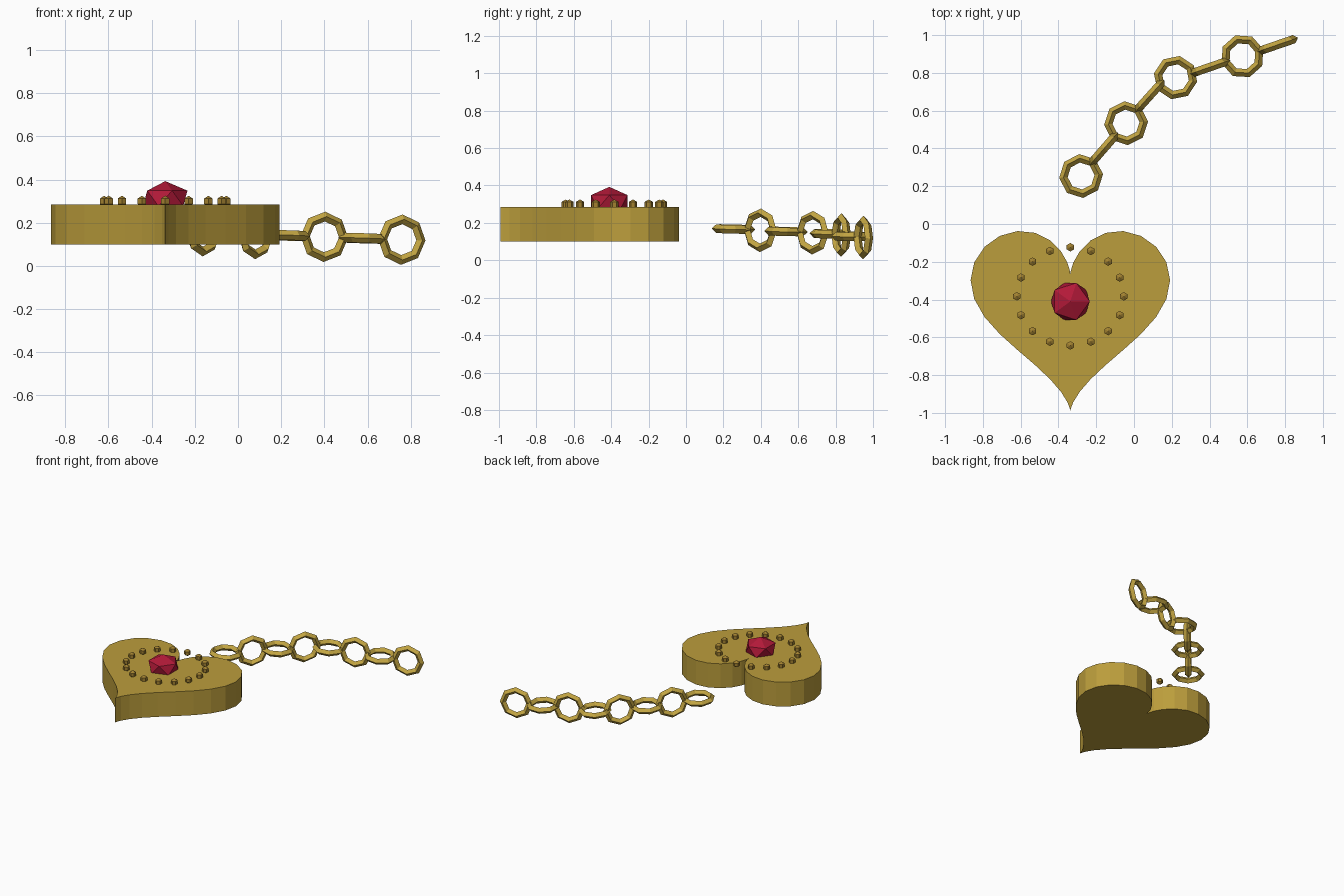
import bpy, bmesh, math
from mathutils import Vector, Matrix

if "Cube" in bpy.data.objects:
    bpy.data.objects.remove(bpy.data.objects["Cube"])


def material(name, rgb):
    m = bpy.data.materials.new(name)
    m.diffuse_color = (*rgb, 1)
    m.use_nodes = True
    m.node_tree.nodes["Principled BSDF"].inputs["Base Color"].default_value = m.diffuse_color
    return m


gold = material("gold", (0.50, 0.34, 0.045))
chain_gold = material("chain_gold", (0.55, 0.38, 0.055))
dark_gold = material("dark_gold", (0.36, 0.22, 0.03))
red = material("red", (0.45, 0.01, 0.04))


def finish(name, bm, mat):
    bmesh.ops.recalc_face_normals(bm, faces=bm.faces)
    me = bpy.data.meshes.new(name)
    bm.to_mesh(me)
    bm.free()
    me.materials.append(mat)
    ob = bpy.data.objects.new(name, me)
    bpy.context.collection.objects.link(ob)
    return ob


CX = -0.337

# Heart slab: classic heart curve, extruded upwards
bm = bmesh.new()
S, N = 0.033, 40
outline = []
for i in range(N):
    t = 2 * math.pi * i / N
    x = 16 * math.sin(t) ** 3
    y = 13 * math.cos(t) - 5 * math.cos(2 * t) - 2 * math.cos(3 * t) - math.cos(4 * t)
    outline.append(bm.verts.new((CX + S * x, -0.43 + S * y, 0.10)))
base = bm.faces.new(outline)
top = bmesh.ops.extrude_face_region(bm, geom=[base], use_keep_orig=True)["geom"]
bmesh.ops.translate(bm, vec=(0, 0, 0.184),
                    verts=[v for v in top if isinstance(v, bmesh.types.BMVert)])
finish("heart", bm, gold)

# Faceted gem, slightly flattened
bm = bmesh.new()
bmesh.ops.create_icosphere(bm, subdivisions=1, radius=0.115,
                           matrix=Matrix.Translation((CX, -0.41, 0.313)) @ Matrix.Diagonal((1, 1, 0.69, 1)))
finish("gem", bm, red)

# Ring of small beads round the gem
for i in range(16):
    a = 2 * math.pi * i / 16
    bm = bmesh.new()
    bmesh.ops.create_uvsphere(
        bm, u_segments=6, v_segments=3, radius=0.026,
        matrix=Matrix.Translation((CX + 0.283 * math.cos(a), -0.383 + 0.26 * math.sin(a), 0.299)))
    finish(f"bead_{i + 1}", bm, dark_gold)

# Chain: octagonal links, alternately flat and upright: x, y, heading
links = [(-0.28, 0.254, 50), (-0.161, 0.397, 49), (-0.042, 0.534, 49), (0.082, 0.677, 48),
         (0.22, 0.775, 34), (0.40, 0.83, 19), (0.574, 0.888, 19), (0.758, 0.948, 19)]
for i, (x, y, heading) in enumerate(links):
    bpy.ops.mesh.primitive_torus_add(major_segments=8, minor_segments=4,
                                     major_radius=0.094, minor_radius=0.0225)
    link = bpy.context.object
    link.name = f"chain_link_{i + 1}"
    link.data.materials.append(chain_gold)
    roll = math.radians(90 * (i % 2))
    link.matrix_world = (Matrix.Translation((x, y, 0.167 - 0.0065 * i))
                         @ Matrix.Rotation(math.radians(heading), 4, 'Z')
                         @ Matrix.Rotation(math.radians(2), 4, 'Y')
                         @ Matrix.Rotation(roll, 4, 'X'))
